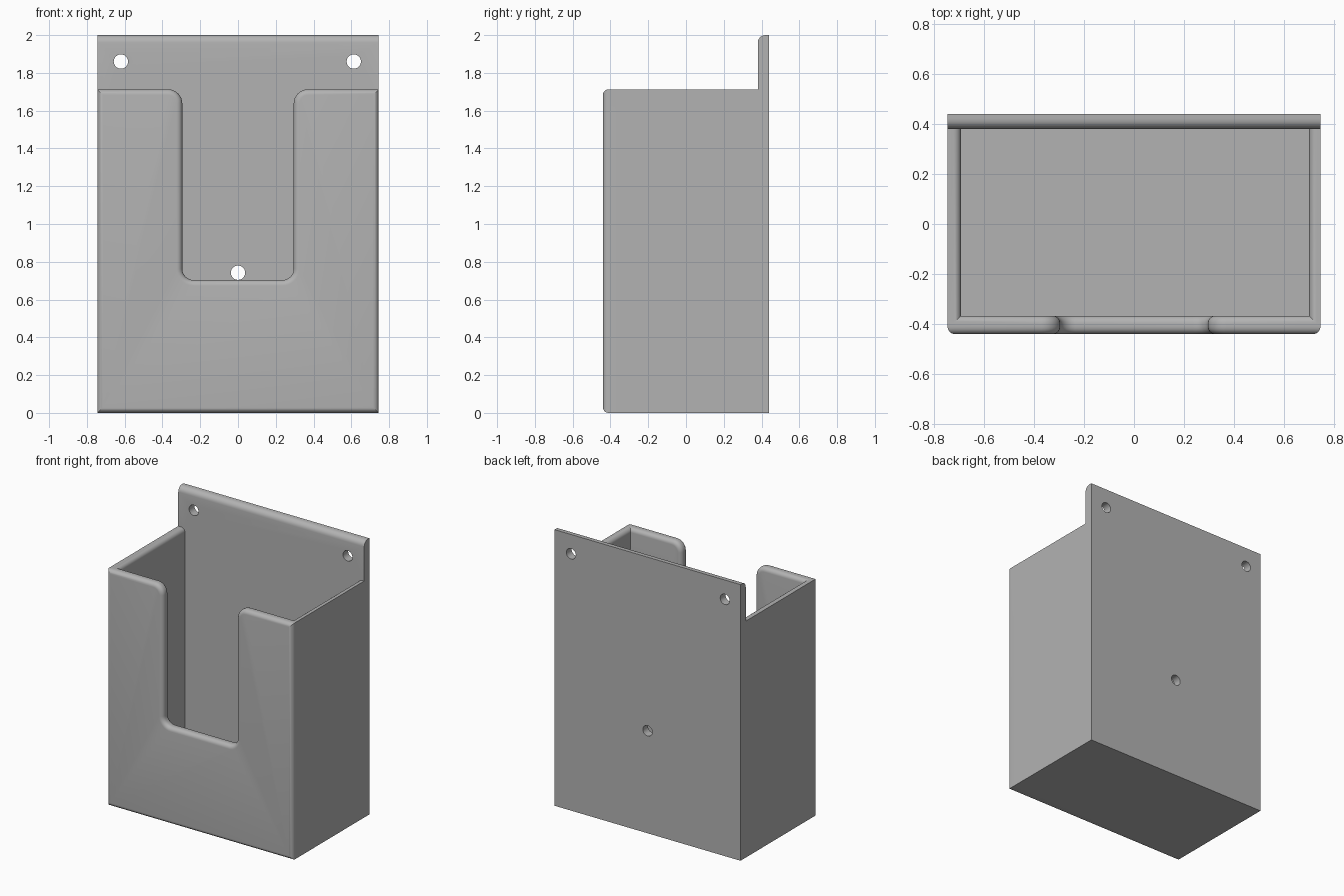
import bpy
import bmesh
import math
from mathutils import Vector

# Overall sizes
W, D, H = 0.745, 0.44, 2.0      # half width, half depth, plate height
RIM = 1.713                     # height of the pocket rim
BACK_Y = 0.38                   # front face of the back plate
FRONT_IN = -0.367               # inner face of the front wall
LEFT_IN, RIGHT_IN = 0.70, -0.692
FLOOR = 0.06
R = 0.03                        # edge rounding
NOTCH_X, NOTCH_Z = 0.295, 0.703

cube = bpy.data.objects.get("Cube")
if cube:
    bpy.data.objects.remove(cube, do_unlink=True)

grey = bpy.data.materials.new("Plain grey")
grey.use_nodes = True
COLOUR = (0.45, 0.45, 0.45, 1)
grey.diffuse_color = COLOUR
grey.node_tree.nodes["Principled BSDF"].inputs["Base Color"].default_value = COLOUR


def prism(name, outline, y0, y1, rounded=None, radius=R):
    """Extrude an x-z outline from y0 to y1 and round the edges picked by a rule."""
    bm = bmesh.new()
    face = bm.faces.new([bm.verts.new((x, y0, z)) for x, z in outline])
    new = bmesh.ops.extrude_face_region(bm, geom=[face])["geom"]
    bmesh.ops.translate(bm, vec=(0, y1 - y0, 0),
                        verts=[v for v in new if isinstance(v, bmesh.types.BMVert)])
    bmesh.ops.recalc_face_normals(bm, faces=bm.faces)
    if rounded:
        edges = [e for e in bm.edges if rounded(e.verts[0].co, e.verts[1].co)]
        bmesh.ops.bevel(bm, geom=edges, offset=radius, segments=6, profile=0.5,
                        affect='EDGES', clamp_overlap=True)
    mesh = bpy.data.meshes.new(name)
    bm.to_mesh(mesh)
    bm.free()
    mesh.materials.append(grey)
    obj = bpy.data.objects.new(name, mesh)
    bpy.context.collection.objects.link(obj)
    return obj


def rect(x0, x1, z0, z1):
    return [(x0, z0), (x1, z0), (x1, z1), (x0, z1)]


def arc(cx, cz, r, a0, a1, n=8):
    angles = [math.radians(a0 + (a1 - a0) * i / n) for i in range(n + 1)]
    return [(cx + r * math.cos(a), cz + r * math.sin(a)) for a in angles]


def near(a, b):
    return abs(a - b) < 1e-4


def combine(target, other, operation):
    """Apply a boolean and remove the second body."""
    mod = target.modifiers.new("combine", 'BOOLEAN')
    mod.operation, mod.solver, mod.object = operation, 'EXACT', other
    graph = bpy.context.evaluated_depsgraph_get()
    result = bpy.data.meshes.new_from_object(target.evaluated_get(graph))
    target.modifiers.clear()
    target.data = result
    bpy.data.objects.remove(other, do_unlink=True)


# Back plate with a rounded top front edge
holder = prism("wall_pocket", rect(-W, W, 0, H), BACK_Y, D,
               lambda a, b: near(a.z, H) and near(b.z, H)
               and near(a.y, BACK_Y) and near(b.y, BACK_Y), 0.04)

# Screw holes
for x, z in ((-0.62, 1.86), (0.613, 1.86), (0, 0.742)):
    cutter = prism("screw_hole", arc(x, z, 0.038, 0, 345, 23), BACK_Y - 0.1, D + 0.1)
    cutter.hide_render = True
    combine(holder, cutter, 'DIFFERENCE')

# Front wall with a round-cornered notch
r_top, r_low = 0.075, 0.06
half = (arc(NOTCH_X + r_top, RIM - r_top, r_top, 90, 180)
        + arc(NOTCH_X - r_low, NOTCH_Z + r_low, r_low, 0, -90))
outline = ([(-W, 0), (W, 0), (W, RIM)] + half
           + [(-x, z) for x, z in reversed(half)] + [(-W, RIM)])


def front_rounding(a, b):
    if not near(a.y, b.y):
        return False
    on_side = near(abs(a.x), W) and near(a.x, b.x)
    on_bottom = near(a.z, 0) and near(b.z, 0)
    return near(a.y, -D) or not (on_side or on_bottom)


parts = [prism("front_wall", outline, -D, FRONT_IN, front_rounding)]

# Side walls, rounded along the inner top edge
for name, inner, outer in (("left_wall", LEFT_IN, W), ("right_wall", RIGHT_IN, -W)):
    parts.append(prism(name, rect(inner, outer, 0, RIM), -D + R, BACK_Y + 0.01,
                       lambda a, b: near(a.z, RIM) and near(b.z, RIM)
                       and near(a.x, inner) and near(b.x, inner)))

# Pocket floor
parts.append(prism("floor", rect(-W, W, 0, FLOOR), -D + R, BACK_Y + 0.01))

for part in parts:
    combine(holder, part, 'UNION')

# Smooth the roundings and keep the flat faces crisp
bpy.ops.object.select_all(action='DESELECT')
holder.select_set(True)
bpy.context.view_layer.objects.active = holder
bpy.ops.object.shade_smooth_by_angle(angle=math.radians(30))
